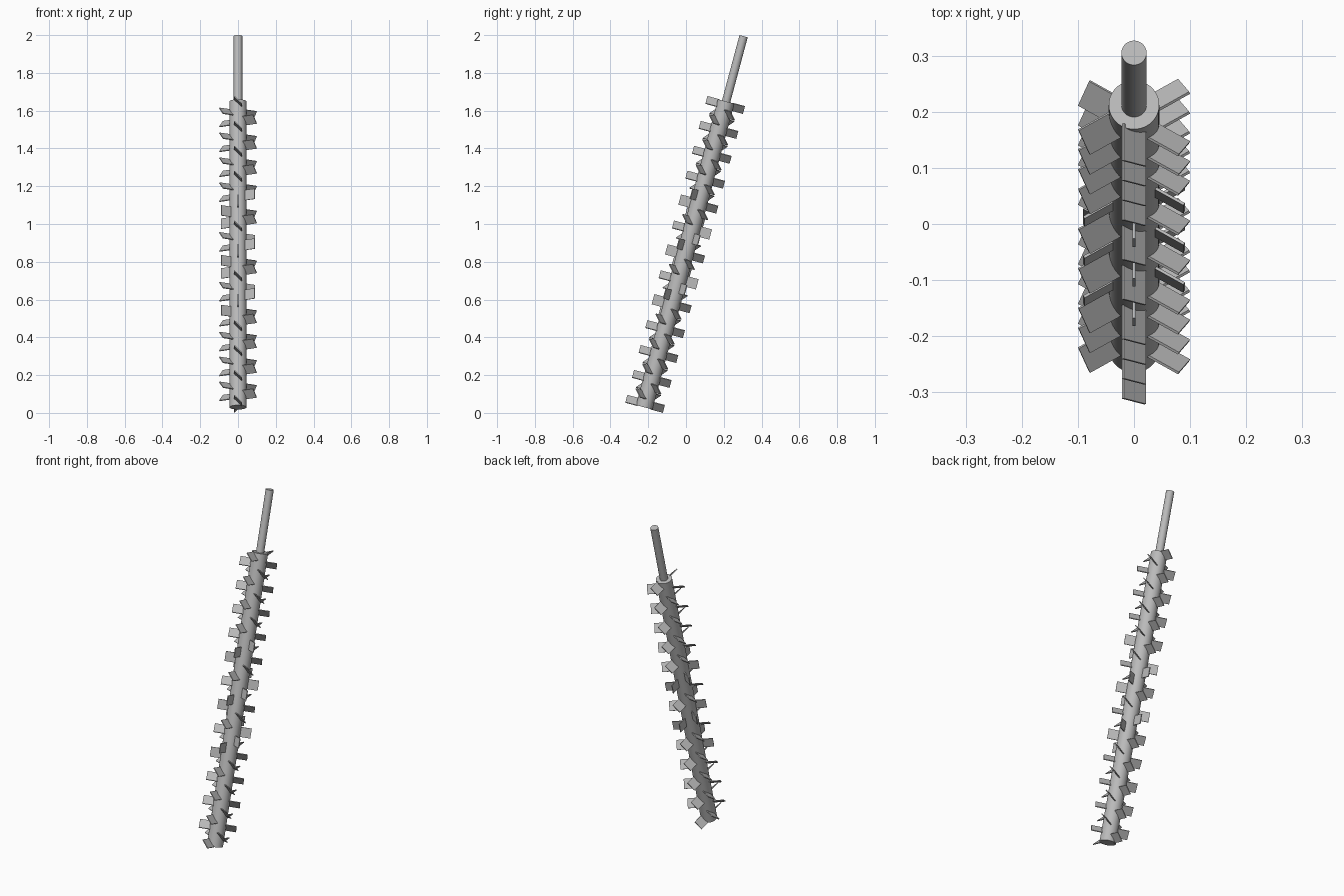
import bpy, bmesh, math
from mathutils import Matrix, Vector

if "Cube" in bpy.data.objects:
    bpy.data.objects.remove(bpy.data.objects["Cube"])

TILT = math.radians(15)
# Frame of the leaning axis: local z runs along the rod, origin at the first paddle ring
FRAME = Matrix.Translation((0, -0.2165, 0.048)) @ Matrix.Rotation(-TILT, 4, 'X')

steel = bpy.data.materials.new("grey_steel")
steel.diffuse_color = (0.5, 0.5, 0.5, 1)
steel.use_nodes = True
steel.node_tree.nodes["Principled BSDF"].inputs["Base Color"].default_value = steel.diffuse_color


def finish(name, bm, smooth=False):
    me = bpy.data.meshes.new(name)
    bm.to_mesh(me)
    bm.free()
    me.materials.append(steel)
    ob = bpy.data.objects.new(name, me)
    bpy.context.collection.objects.link(ob)
    ob.matrix_world = FRAME
    if smooth:
        bpy.ops.object.select_all(action='DESELECT')
        ob.select_set(True)
        bpy.context.view_layer.objects.active = ob
        bpy.ops.object.shade_smooth_by_angle(angle=math.radians(30))
    return ob


def rod(name, radius, start, end):
    bm = bmesh.new()
    bmesh.ops.create_cone(bm, cap_ends=True, segments=48, radius1=radius, radius2=radius,
                          depth=end - start,
                          matrix=Matrix.Translation((0, 0, (start + end) / 2)))
    return finish(name, bm, True)


STEP = 0.1365 / 3        # axial distance between neighbouring paddles
COUNT = 37
INNER, OUTER = 0.035, 0.103
WIDTH, THICK = 0.056, 0.005


def paddle_strand(name, phase, straight):
    """Helical row of plates, 60 degrees per step; indices in straight lie along the axis."""
    bm = bmesh.new()
    for k in range(COUNT):
        pitch = 0 if k in straight else math.radians(45)
        m = (Matrix.Translation((0, 0, k * STEP))
             @ Matrix.Rotation(math.radians(phase + 60 * k), 4, 'Z')
             @ Matrix.Rotation(pitch, 4, 'X')
             @ Matrix.Translation(((INNER + OUTER) / 2, 0, 0))
             @ Matrix.Diagonal((OUTER - INNER, THICK, WIDTH, 1)))
        bmesh.ops.create_cube(bm, size=1, matrix=m)
    return finish(name, bm)


# Thick barrel and thin drive shaft
rod("barrel", 0.045, -0.019, 1.657)
rod("drive_shaft", 0.0225, 1.64, 2.015)

# Two opposed strands of paddles; the first has a straight middle section
paddle_strand("paddles_first_strand", -90, range(11, 26))
paddle_strand("paddles_second_strand", 90, ())
